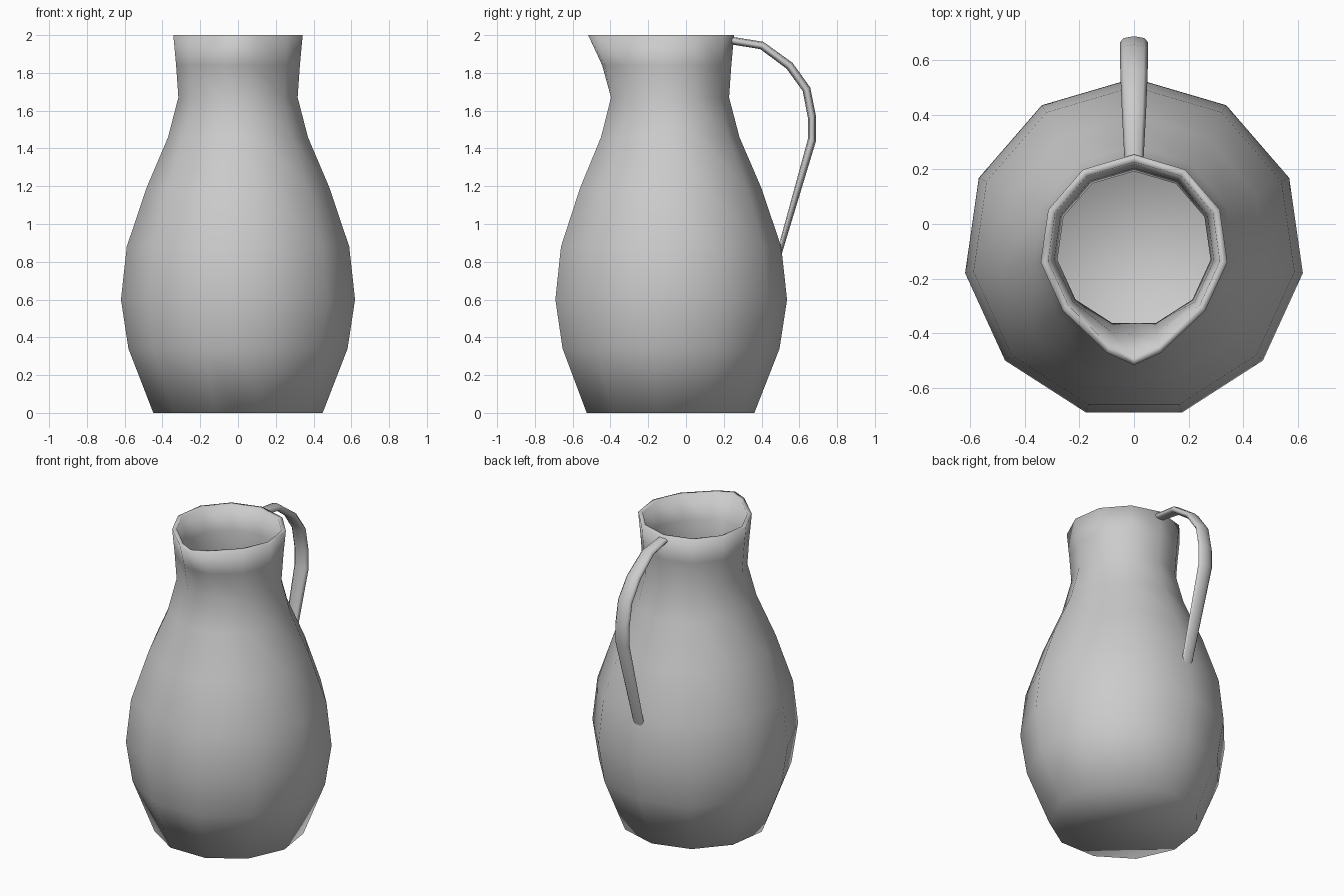
import bpy, bmesh, math
from mathutils import Vector

if "Cube" in bpy.data.objects:
    bpy.data.objects.remove(bpy.data.objects["Cube"])

SIDES = 11
CY = -0.091          # body axis sits forward of the origin


def finish(bm, name):
    bmesh.ops.recalc_face_normals(bm, faces=bm.faces)
    for f in bm.faces:
        f.smooth = True
    mesh = bpy.data.meshes.new(name)
    bm.to_mesh(mesh)
    bm.free()
    obj = bpy.data.objects.new(name, mesh)
    bpy.context.collection.objects.link(obj)
    return obj


def bridge(bm, a, b):
    n = len(a)
    for i in range(n):
        j = (i + 1) % n
        bm.faces.new((a[i], a[j], b[j], b[i]))


def jug_ring(bm, z, r, pull, tip):
    """11-gon with a vertex at the back and an extra point mid-front for the spout."""
    pts = []
    for k in range(SIDES):
        a = 2 * math.pi * k / SIDES
        p = Vector((r * math.sin(a), CY + r * math.cos(a), z))
        if k in (5, 6):
            p.y -= pull
        pts.append(p)
    pts.insert(6, Vector((0, pts[5].y - tip, z)))
    return [bm.verts.new(p) for p in pts]


# Jug: outer wall up, over the rim, and down the inside (z, radius, spout pull, tip)
outer = [(0, .453, 0, 0), (.34, .586, 0, 0), (.60, .626, 0, 0), (.88, .595, 0, 0),
         (1.19, .49, 0, 0), (1.46, .374, 0, 0), (1.67, .319, 0, 0),
         (1.84, .331, .02, .015), (2.0, .346, .05, .045)]
wall = 0.035
inner = [(max(z, .04), r - wall + (.007 if z == 2.0 else 0), p, t)
         for z, r, p, t in reversed(outer)]
bm = bmesh.new()
rings = [jug_ring(bm, *row) for row in outer + inner]
for a, b in zip(rings, rings[1:]):
    bridge(bm, a, b)
bm.faces.new(rings[0])
bm.faces.new(rings[-1])
finish(bm, "jug_body")

# Handle: flattened tube swept along the side profile (y, z, half width, half thickness)
path = [(.235, 1.972, .035, .020), (.402, 1.945, .044, .021), (.548, 1.838, .050, .022),
        (.638, 1.713, .052, .022), (.667, 1.565, .052, .022), (.667, 1.445, .052, .022),
        (.502, .875, .040, .018)]
bm = bmesh.new()
rings = []
for i, (y, z, w, t) in enumerate(path):
    p0, p1 = path[max(i - 1, 0)], path[min(i + 1, len(path) - 1)]
    d = Vector((0, p1[0] - p0[0], p1[1] - p0[1])).normalized()
    n = Vector((0, -d.z, d.y))
    if i == len(path) - 1:            # lower end is cut to lie along the body
        n = Vector((0, .18, -2.2))
    ring = []
    for k in range(8):
        a = 2 * math.pi * k / 8
        sign = -1 if i == len(path) - 1 else 1
        ring.append(bm.verts.new(Vector((w * math.cos(a), y, z)) + n * t * math.sin(a)))
    rings.append(ring)
for a, b in zip(rings, rings[1:]):
    bridge(bm, a, b)
finish(bm, "handle")
